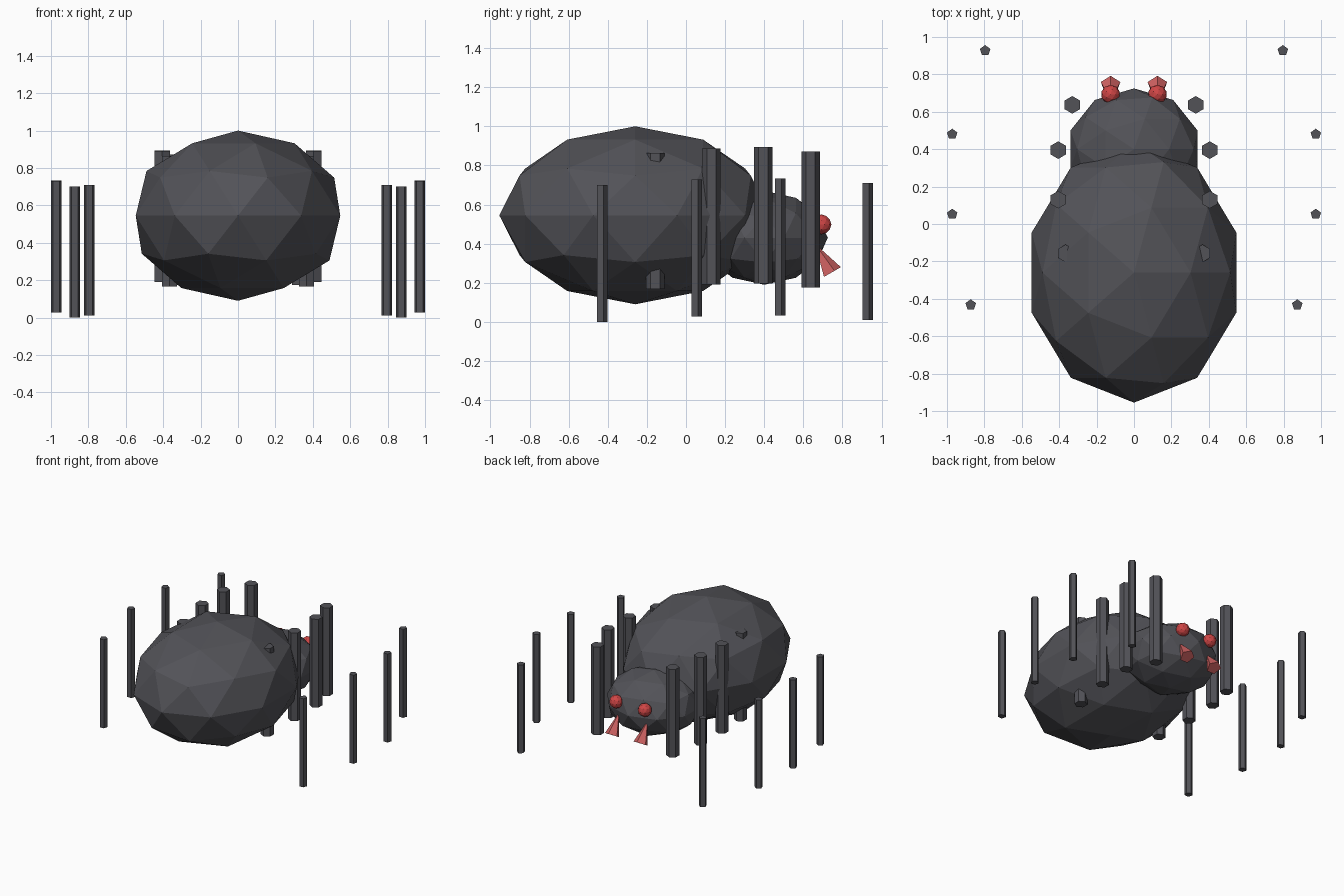
import bpy
from math import radians

default = bpy.data.objects.get("Cube")
if default:
    bpy.data.objects.remove(default, do_unlink=True)


def make_material(name, rgb):
    mat = bpy.data.materials.new(name)
    mat.use_nodes = True
    colour = (*rgb, 1.0)
    mat.diffuse_color = colour
    mat.node_tree.nodes["Principled BSDF"].inputs["Base Color"].default_value = colour
    return mat


charcoal = make_material("charcoal", (0.085, 0.085, 0.097))
eye_red = make_material("eye red", (0.62, 0.06, 0.06))
fang_red = make_material("fang red", (0.62, 0.12, 0.12))


def finish(name, mat):
    obj = bpy.context.object
    obj.name = name
    obj.data.materials.append(mat)
    return obj


def ball(name, mat, centre, radii):
    bpy.ops.mesh.primitive_ico_sphere_add(subdivisions=2, radius=1, location=centre)
    bpy.context.object.scale = radii
    bpy.ops.object.transform_apply(location=False, rotation=False, scale=True)
    return finish(name, mat)


def post(name, sides, radius, x, y, bottom, height):
    bpy.ops.mesh.primitive_cylinder_add(
        vertices=sides, radius=radius, depth=height,
        location=(x, y, bottom + height / 2))
    return finish(name, charcoal)


# Faceted abdomen and head
ball("abdomen", charcoal, (0, -0.26, 0.545), (0.575, 0.695, 0.455))
ball("head", charcoal, (0, 0.4, 0.43), (0.357, 0.325, 0.24))

# Leg pairs from the head end to the tail: x, y, bottom
upper_legs = [(0.33, 0.637, 0.175), (0.405, 0.395, 0.197),
              (0.405, 0.13, 0.19), (0.366, -0.157, 0.167)]
lower_legs = [(0.796, 0.927, 0.01), (0.972, 0.48, 0.033),
              (0.972, 0.052, 0.028), (0.873, -0.432, 0.0)]

for side, s in (("left", 1), ("right", -1)):
    # Eyes and splayed fangs
    ball(f"{side}_eye", eye_red, (s * 0.125, 0.693, 0.498), (0.051,) * 3)
    bpy.ops.mesh.primitive_cone_add(
        vertices=5, radius1=0.055, radius2=0, depth=0.17,
        location=(s * 0.125, 0.702, 0.326), rotation=(radians(30), 0, 0))
    finish(f"{side}_fang", fang_red)

    # Thick hexagonal upper legs and thin pentagonal lower legs
    for i, (x, y, z) in enumerate(upper_legs, 1):
        post(f"{side}_upper_leg_{i}", 6, 0.047, s * x, y, z, 0.697)
    for i, (x, y, z) in enumerate(lower_legs, 1):
        post(f"{side}_lower_leg_{i}", 5, 0.0295, s * x, y, z, 0.7)
